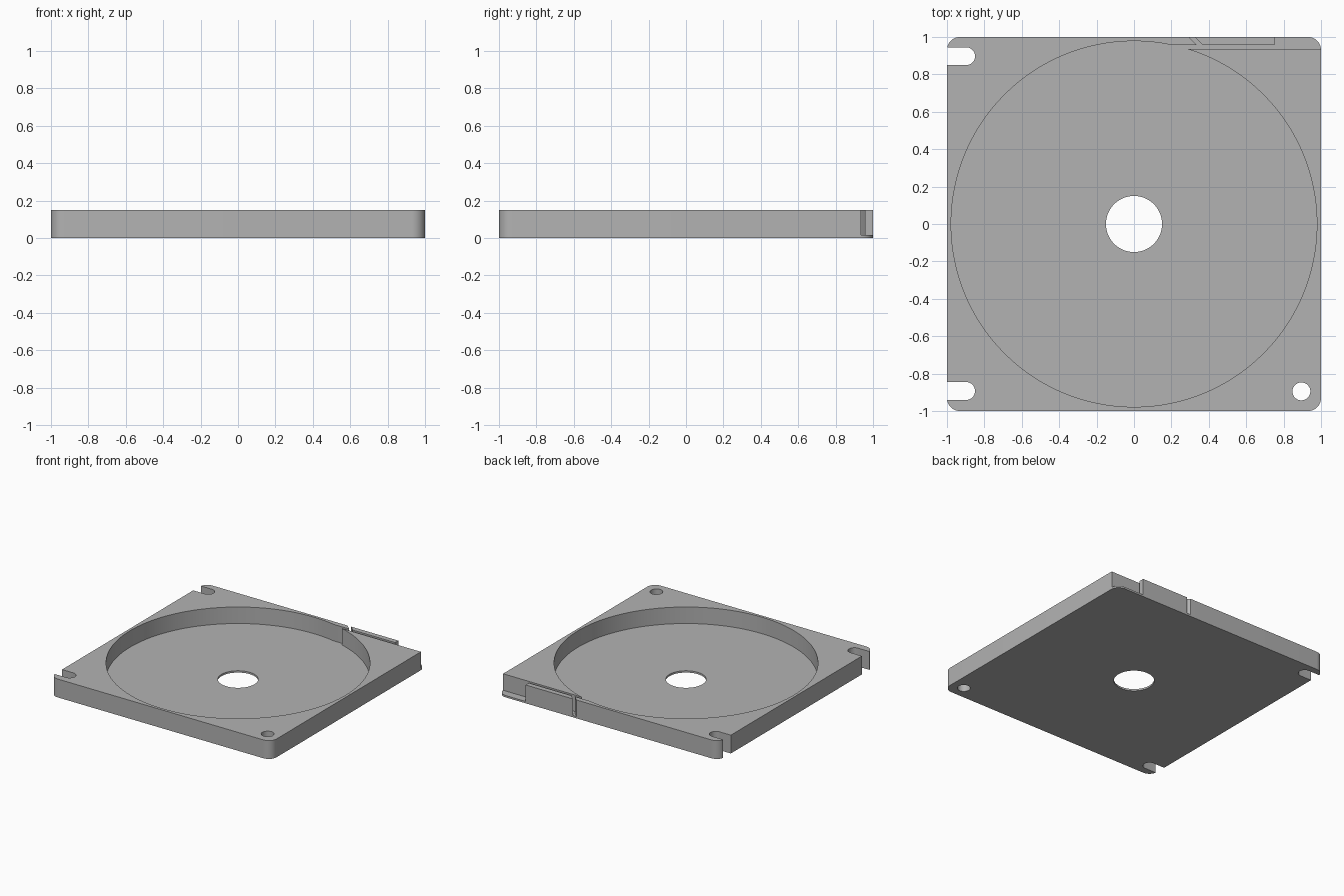
import bpy, bmesh
from math import cos, sin, pi, radians

cube = bpy.data.objects.get("Cube")
if cube:
    bpy.data.objects.remove(cube, do_unlink=True)

HEIGHT, FLOOR = 0.15, 0.015

grey = bpy.data.materials.new("plain grey")
grey.use_nodes = True
colour = (0.45, 0.45, 0.45, 1)
grey.diffuse_color = colour
grey.node_tree.nodes["Principled BSDF"].inputs["Base Color"].default_value = colour


def arc(x, y, r, start, end, steps):
    angles = [radians(start + (end - start) * i / steps) for i in range(steps + 1)]
    return [(x + r * cos(a), y + r * sin(a)) for a in angles]


def circle(x, y, r, steps):
    return arc(x, y, r, 0, 360, steps)[:-1]


def prism(name, outline, bottom, top):
    bm = bmesh.new()
    face = bm.faces.new([bm.verts.new((x, y, bottom)) for x, y in outline])
    side = bmesh.ops.extrude_face_region(bm, geom=[face])
    verts = [g for g in side["geom"] if isinstance(g, bmesh.types.BMVert)]
    bmesh.ops.translate(bm, verts=verts, vec=(0, 0, top - bottom))
    bmesh.ops.recalc_face_normals(bm, faces=bm.faces)
    mesh = bpy.data.meshes.new(name)
    bm.to_mesh(mesh)
    bm.free()
    mesh.materials.append(grey)
    obj = bpy.data.objects.new(name, mesh)
    bpy.context.collection.objects.link(obj)
    return obj


def cut(body, outline, bottom):
    cutter = prism("cutter", outline, bottom, HEIGHT + 0.1)
    cutter.hide_render = True
    mod = body.modifiers.new("cut", "BOOLEAN")
    mod.operation, mod.solver, mod.object = "DIFFERENCE", "EXACT", cutter
    bpy.context.view_layer.objects.active = body
    bpy.ops.object.modifier_apply(modifier=mod.name)
    bpy.data.objects.remove(cutter, do_unlink=True)


# Square tray with rounded corners
CORNER = 0.07
inner = 1 - CORNER
outline = []
for i, (sx, sy) in enumerate([(1, 1), (-1, 1), (-1, -1), (1, -1)]):
    outline += arc(sx * inner, sy * inner, CORNER, 90 * i, 90 * i + 90, 10)
tray = prism("tray", outline, 0, HEIGHT)

# Round recess, with the exit channel and its open corner
cut(tray, circle(0, 0, 0.978, 128), FLOOR)
cut(tray, [(0.1, 0.935), (1.1, 0.935), (1.1, 1.1), (0.75, 1.1),
           (0.75, 0.958), (0.1, 0.958)], FLOOR)

# Slanted slit through the back wall
cut(tray, [(0.342, 0.95), (0.374, 0.95), (0.274, 1.05), (0.242, 1.05)], FLOOR)

# Centre hole and corner screw hole
cut(tray, circle(0, 0, 0.15, 64), -0.1)
cut(tray, circle(0.895, -0.895, 0.048, 32), -0.1)

# Open-ended slots on the right edge
for y in (0.897, -0.893):
    cut(tray, [(-1.1, y - 0.048)] + arc(-0.898, y, 0.048, -90, 90, 16)
        + [(-1.1, y + 0.048)], -0.1)

bpy.ops.object.select_all(action="DESELECT")
tray.select_set(True)
bpy.context.view_layer.objects.active = tray
bpy.ops.object.shade_smooth_by_angle(angle=radians(30))
